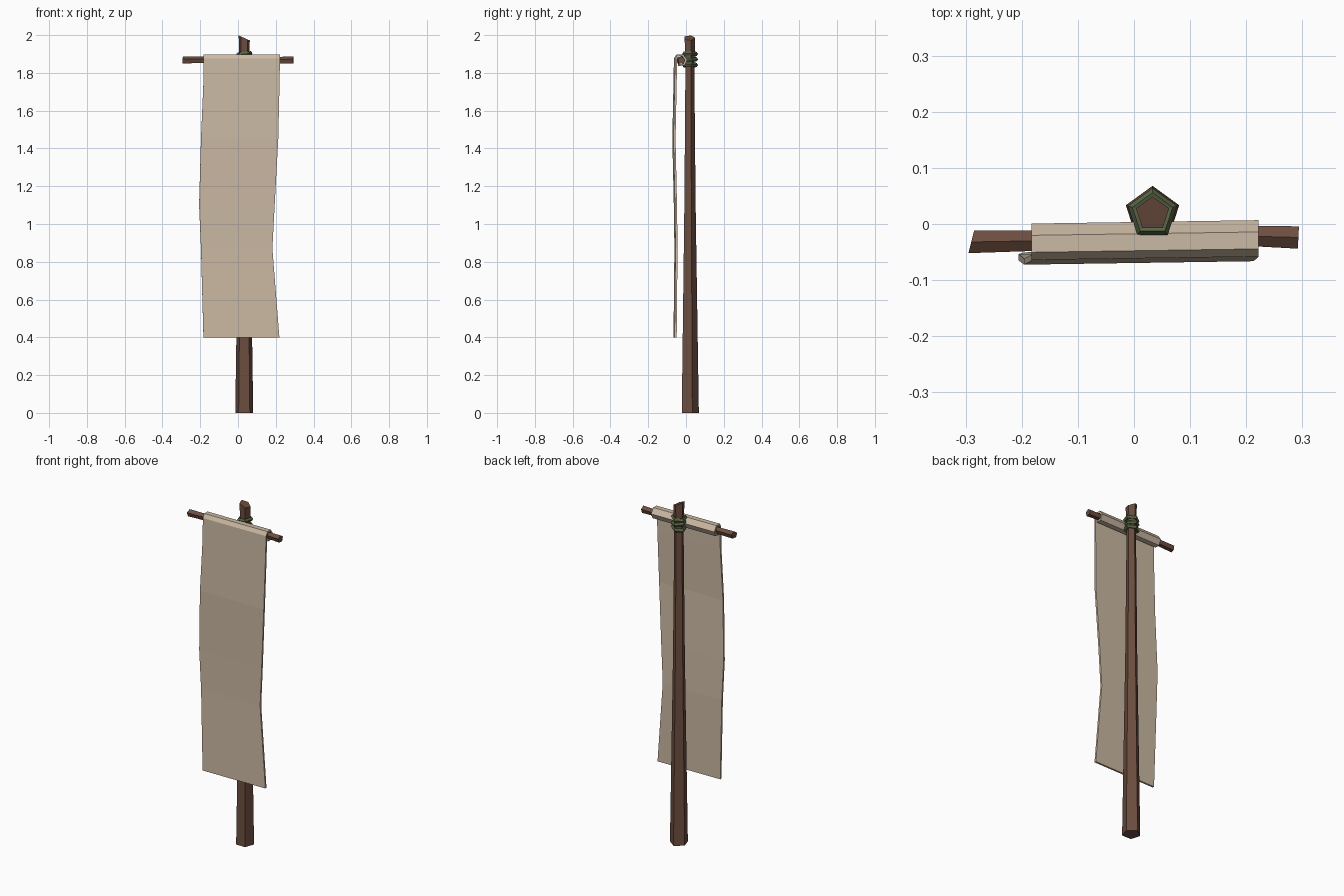
import bpy, bmesh
from math import sin, cos, pi, tau
from mathutils import Vector

if "Cube" in bpy.data.objects:
    bpy.data.objects.remove(bpy.data.objects["Cube"])


def material(name, rgb):
    m = bpy.data.materials.new(name)
    m.diffuse_color = (*rgb, 1)
    m.use_nodes = True
    m.node_tree.nodes["Principled BSDF"].inputs["Base Color"].default_value = m.diffuse_color
    return m


WOOD = material("wood", (0.15, 0.075, 0.05))
CLOTH = material("cloth", (0.60, 0.49, 0.37))
ROPE = material("rope", (0.10, 0.13, 0.06))


def make(name, bm, mat):
    bmesh.ops.recalc_face_normals(bm, faces=bm.faces)
    me = bpy.data.meshes.new(name)
    bm.to_mesh(me)
    bm.free()
    me.materials.append(mat)
    ob = bpy.data.objects.new(name, me)
    bpy.context.collection.objects.link(ob)
    return ob


def loft(name, rings, mat, closed=False):
    """Skin a list of equal-sized point rings."""
    bm = bmesh.new()
    vs = [[bm.verts.new(p) for p in r] for r in rings]
    n = len(vs[0])
    pairs = list(zip(vs, vs[1:])) + ([(vs[-1], vs[0])] if closed else [])
    for a, b in pairs:
        for i in range(n):
            j = (i + 1) % n
            bm.faces.new((a[i], a[j], b[j], b[i]))
    if not closed:
        bm.faces.new(vs[0])
        bm.faces.new(vs[-1])
    return make(name, bm, mat)


def pentagon(r):
    return [(r * cos(pi / 2 + tau * i / 5), r * sin(pi / 2 + tau * i / 5)) for i in range(5)]


# pole: tapered pentagon with a slanted top
PX, PY = 0.033, 0.018
rings = []
for z, r, slant in ((0, 0.05, 0), (1.1, 0.033, 0), (1.83, 0.026, 0), (1.985, 0.031, 0.45)):
    rings.append([(PX + x, PY + y, min(2.0, z - x * slant)) for x, y in pentagon(r)])
loft("pole", rings, WOOD)

# crossbar: pentagonal stick, slightly skewed, with angled ends
rings = []
for x, y, z, r, slant in ((-0.29, -0.032, 1.867, 0.021, 0.25), (-0.18, -0.03, 1.868, 0.019, 0),
                          (0.22, -0.022, 1.866, 0.019, 0), (0.293, -0.024, 1.866, 0.021, 0.05)):
    rings.append([(x + u * slant, y + u, z + v) for u, v in pentagon(r)])
loft("crossbar", rings, WOOD)

# banner: hanging sheet wrapped round the crossbar; rows are (left x, right x, y, z)
rows = [(-0.183, 0.219, -0.058, 0.40), (-0.196, 0.182, -0.053, 0.87),
        (-0.206, 0.194, -0.056, 1.10), (-0.196, 0.213, -0.064, 1.45),
        (-0.183, 0.220, -0.058, 1.75)]
rows += [(-0.183, 0.222, y, z) for y, z in ((-0.056, 1.875), (-0.045, 1.893), (-0.020, 1.893),
                                            (-0.002, 1.868), (-0.014, 1.843), (-0.040, 1.843))]
bm = bmesh.new()
vs = [[bm.verts.new((x, y + 0.015 * x, z)) for x in (l, r)] for l, r, y, z in rows]
for a, b in zip(vs, vs[1:]):
    bm.faces.new((a[0], a[1], b[1], b[0]))
banner = make("banner", bm, CLOTH)
sol = banner.modifiers.new("thickness", "SOLIDIFY")
sol.thickness = 0.011
sol.offset = 0

# rope lashing: three pentagonal loops round the pole, alternately tilted
for k, (z, tilt) in enumerate(((1.842, 0.12), (1.872, -0.12), (1.900, 0.1))):
    rings = []
    for x, y in pentagon(1):
        out = Vector((x, y, 0))
        ring = []
        for i in range(5):
            a = tau * i / 5
            p = out * (0.034 + 0.012 * cos(a))
            ring.append((PX + p.x, PY + p.y, z + 0.012 * sin(a) + tilt * p.x))
        rings.append(ring)
    loft(f"rope_loop_{k + 1}", rings, ROPE, closed=True)
